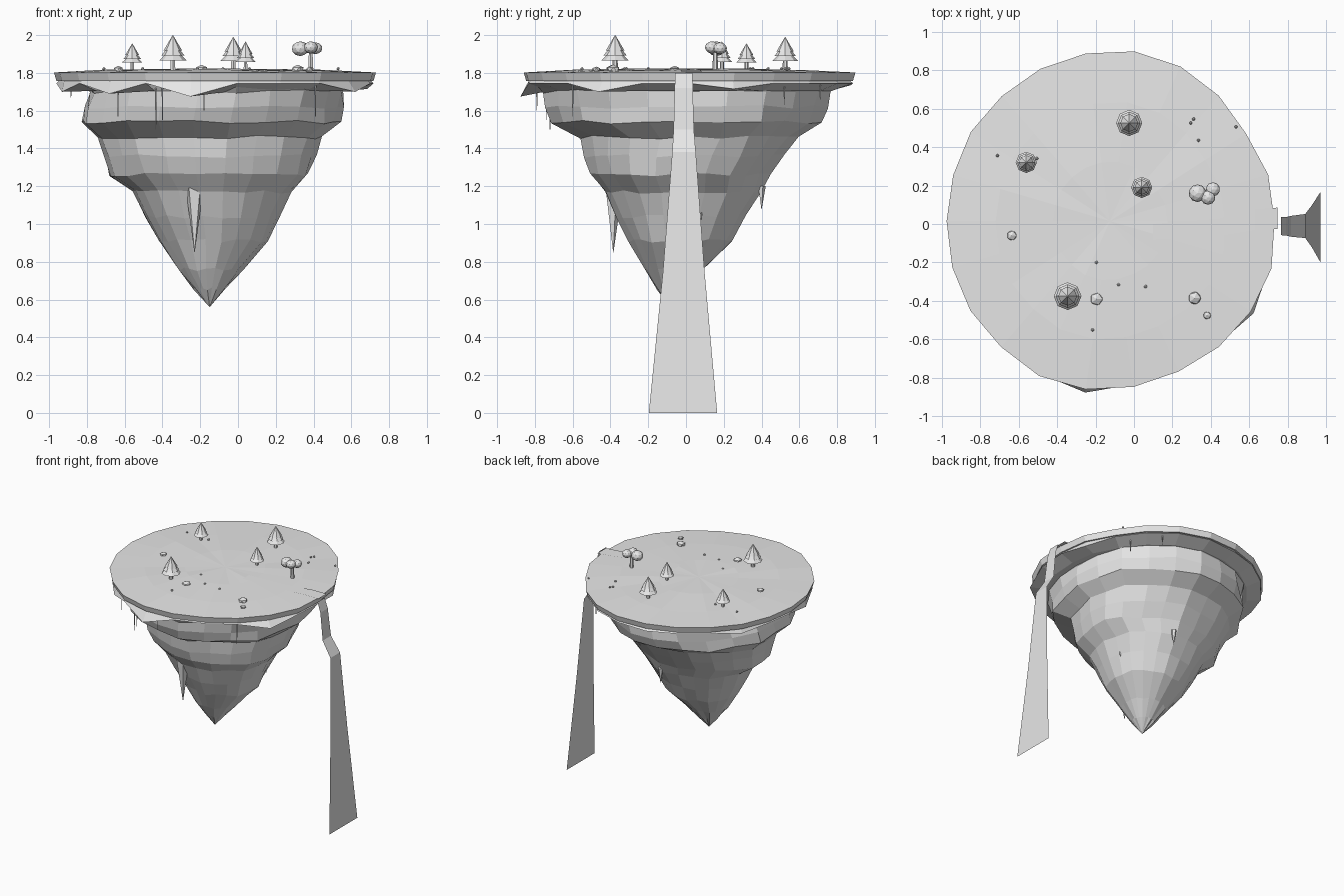
import bpy, bmesh, math, random
from mathutils import Matrix

if "Cube" in bpy.data.objects:
    bpy.data.objects.remove(bpy.data.objects["Cube"])

random.seed(4)
GREY = bpy.data.materials.new("stone grey")
GREY.diffuse_color = (0.8, 0.8, 0.8, 1)
GREY.use_nodes = True
GREY.node_tree.nodes["Principled BSDF"].inputs["Base Color"].default_value = GREY.diffuse_color
SEG = 22


def finish(name, bm, recalc=True):
    if recalc:
        bmesh.ops.recalc_face_normals(bm, faces=bm.faces)
    me = bpy.data.meshes.new(name)
    bm.to_mesh(me)
    bm.free()
    me.materials.append(GREY)
    ob = bpy.data.objects.new(name, me)
    bpy.context.collection.objects.link(ob)
    return ob


def loft(bm, rings, top=None, bottom=None):
    """Bridge rings of points, optionally closing each end with a fan."""
    vs = [[bm.verts.new(p) for p in r] for r in rings]
    n = len(vs[0])
    for a, b in zip(vs, vs[1:]):
        for i in range(n):
            j = (i + 1) % n
            bm.faces.new((a[i], a[j], b[j], b[i]))
    for tip, ring in ((top, vs[0]), (bottom, vs[-1])):
        if tip:
            t = bm.verts.new(tip)
            for i in range(n):
                bm.faces.new((ring[i], ring[(i + 1) % n], t))


def cone(bm, x, y, z0, z1, r0, r1, n=8):
    bmesh.ops.create_cone(bm, cap_ends=True, segments=n, radius1=r0, radius2=r1, depth=z1 - z0,
                          matrix=Matrix.Translation((x, y, (z0 + z1) / 2)))


def ball(bm, x, y, z, r, sub=2, squash=1.0):
    bmesh.ops.create_icosphere(bm, subdivisions=sub, radius=r,
                               matrix=Matrix.Translation((x, y, z)) @ Matrix.Diagonal((1, 1, squash, 1)))


# Grass plateau: uneven rim and low mound
CX, CY = -0.125, 0.015
RIM = [.855, .857, .841, .863, .883, .891, .880, .870, .859, .859, .849,
       .849, .854, .862, .865, .885, .883, .870, .859, .865, .87, .875]


def rim_ring(scale, zf, push={}):
    pts = []
    for k, r in enumerate(RIM):
        a = 2 * math.pi * k / SEG
        s = r * scale * push.get(k, 1)
        pts.append((CX + s * math.cos(a), CY + s * math.sin(a), zf(k)))
    return pts


bm = bmesh.new()
loft(bm, [rim_ring(.35, lambda k: 1.820 + random.uniform(-.004, .004)),
          rim_ring(.7, lambda k: 1.813 + random.uniform(-.005, .005)),
          rim_ring(1, lambda k: 1.802),
          rim_ring(.985, lambda k: 1.757)],
     top=(CX, CY, 1.822), bottom=(CX, CY, 1.757))
finish("grass_plateau", bm)

# Jagged overhang sloping in under the plateau
DROP = {1: 1.715, 6: 1.735, 9: 1.72, 12: 1.70, 14: 1.69, 16: 1.675, 20: 1.70}
PUSH = {12: 1.0, 14: 1.0, 16: 1.035, 20: 1.035}
bm = bmesh.new()
loft(bm, [rim_ring(.97, lambda k: 1.757),
          rim_ring(.985, lambda k: DROP.get(k, 1.745), PUSH),
          rim_ring(.86, lambda k: 1.705)],
     top=(CX, CY, 1.757), bottom=(CX, CY, 1.705))
finish("overhang", bm)

# Tapering rock body: z, centre x, centre y, radius x, radius y
LEVELS = [(1.74, -.11, .0, .71, .79), (1.70, -.11, .01, .69, .765), (1.62, -.125, .005, .69, .745),
          (1.54, -.14, 0, .69, .72), (1.46, -.145, .02, .60, .575), (1.36, -.147, -.01, .565, .53),
          (1.26, -.147, -.03, .535, .475), (1.17, -.14, -.015, .425, .415), (1.04, -.135, -.025, .36, .34),
          (.91, -.13, -.03, .295, .275), (.76, -.145, -.06, .17, .16), (.66, -.15, -.075, .085, .08)]
bm = bmesh.new()
bumps = [random.uniform(-.025, .025) for _ in range(SEG)]
rings = []
for z, cx, cy, rx, ry in LEVELS:
    ring = []
    for k in range(SEG):
        a = 2 * math.pi * k / SEG
        s = 1 + bumps[k] + random.uniform(-.018, .018)
        ring.append((cx + rx * s * math.cos(a), cy + ry * s * math.sin(a), z + random.uniform(-.01, .01)))
    rings.append(ring)
loft(bm, rings, top=(CX, 0, 1.74), bottom=(-.15, -.085, .56))
finish("rock_body", bm)

# Hanging rock spikes: x, y, top, tip, radius
bm = bmesh.new()
for x, y, z1, z0, r in [(-.23, -.385, 1.19, .85, .05), (-.05, .40, 1.20, 1.08, .022),
                        (.20, .08, 1.10, 1.02, .017)]:
    cone(bm, x, y, z0, z1, 0.001, r, 5)
finish("hanging_spikes", bm)

# Thin roots under the lip: x, y, lower end
bm = bmesh.new()
for x, y, z in [(-.885, -.08, 1.67), (-.635, -.60, 1.57), (-.435, -.72, 1.50), (-.18, -.79, 1.60),
                (.41, -.60, 1.57), (.47, .52, 1.63), (.32, .71, 1.66), (-.40, -.74, 1.55)]:
    cone(bm, x, y, z, 1.75, .002, .005, 5)
finish("hanging_roots", bm)


# Sheet swept along x: x, z, y low, y high
def sheet(name, path):
    bm = bmesh.new()
    rows = [(bm.verts.new((x, a, z)), bm.verts.new((x, b, z))) for x, z, a, b in path]
    for p, q in zip(rows, rows[1:]):
        bm.faces.new((p[0], q[0], q[1], p[1]))
    finish(name, bm, recalc=False)


sheet("stream", [(.1, 1.823, -.08, .0), (.45, 1.818, -.06, .03), (.63, 1.814, -.03, .075),
                 (.745, 1.808, -.025, .085)])
sheet("waterfall", [(.763, 1.80, -.058, .035), (.79, 1.72, -.06, .036), (.815, 1.50, -.066, .042),
                    (.89, 1.38, -.073, .052), (.925, .75, -.122, .098), (.968, 0, -.197, .165)])

# Pine trees: x, y, foliage radius, top height
bm, trunk_bm = bmesh.new(), bmesh.new()
for x, y, r, top in [(-.345, -.375, .072, 2.0), (-.025, .525, .068, 1.99),
                     (-.56, .32, .055, 1.955), (.04, .19, .055, 1.965)]:
    base, h = 1.815, top - 1.815
    cone(trunk_bm, x, y, base - .01, base + .45 * h, r * .22, r * .16, 6)
    for lo, hi, s in [(.28, .66, 1), (.42, .82, .85), (.56, 1, .68)]:
        cone(bm, x, y, base + lo * h, base + hi * h, r * s, 0.001)
finish("pine_foliage", bm)

# Round tree
cone(trunk_bm, .385, .155, 1.805, 1.915, .016, .011, 6)
finish("tree_trunks", trunk_bm)
bm = bmesh.new()
for x, y, z, r in [(.33, .16, 1.928, .046), (.41, .18, 1.93, .037), (.385, .138, 1.935, .038)]:
    ball(bm, x, y, z, r, 2, .85)
finish("round_tree_foliage", bm)

# Boulders and pebbles
bm = bmesh.new()
for x, y, r in [(-.635, -.06, .028), (-.195, -.39, .036), (.315, -.385, .036), (.38, -.475, .022)]:
    ball(bm, x, y, 1.818, r, 1, .7)
finish("boulders", bm)
bm = bmesh.new()
for x, y in [(-.71, .355), (-.505, .34), (.295, .525), (.31, .545), (.53, .505), (.335, .435),
             (-.195, -.2), (-.08, -.315), (.06, -.325), (-.215, -.55)]:
    ball(bm, x, y, 1.822, .009, 1)
finish("pebbles", bm)
